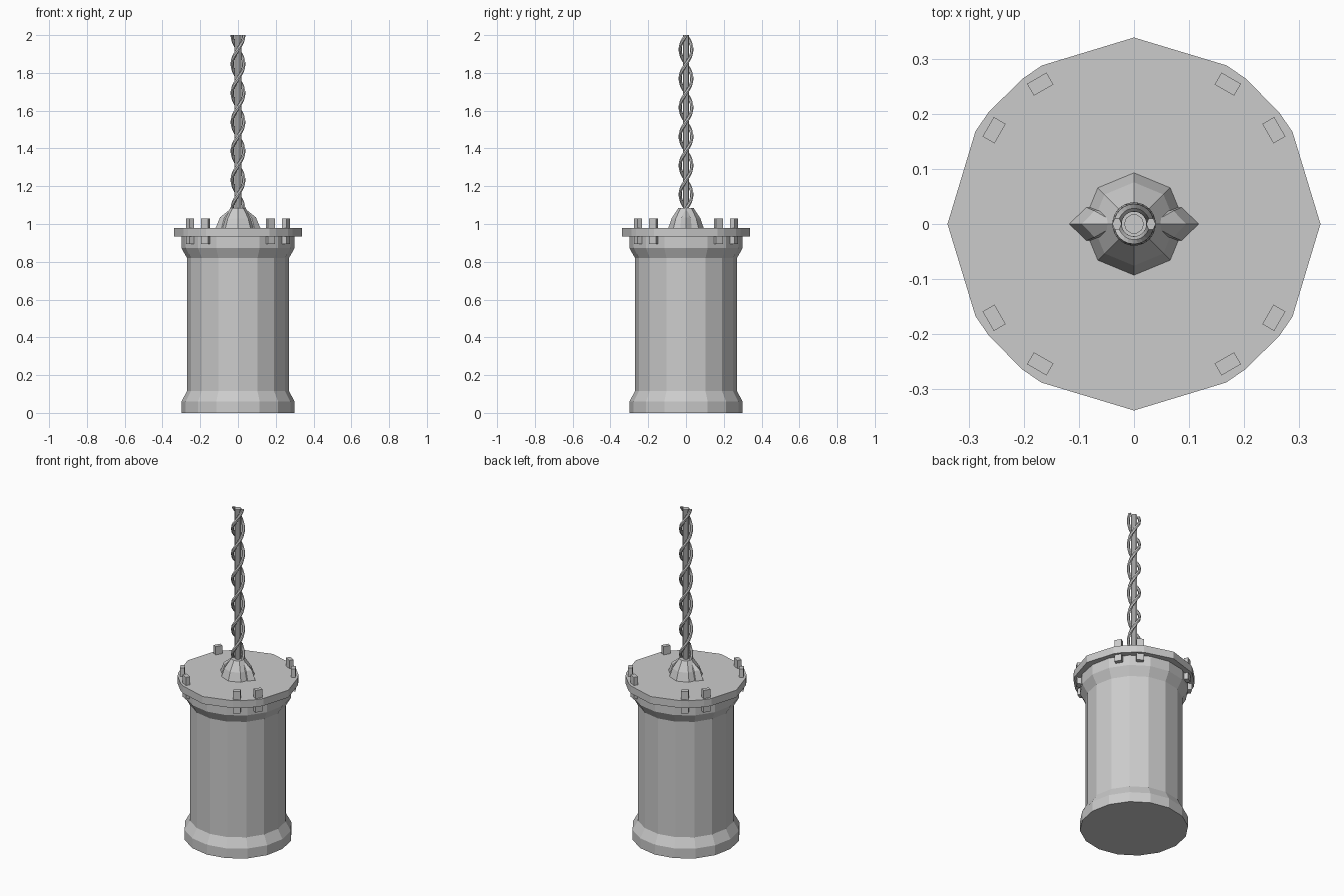
import bpy, bmesh, math
from mathutils import Matrix, Vector

cube = bpy.data.objects.get("Cube")
if cube:
    bpy.data.objects.remove(cube, do_unlink=True)

# One plain metal colour
metal = bpy.data.materials.new("light grey metal")
metal.use_nodes = True
grey = (0.6, 0.6, 0.6, 1)
metal.diffuse_color = grey
metal.node_tree.nodes["Principled BSDF"].inputs["Base Color"].default_value = grey


def finish(name, bm):
    bmesh.ops.recalc_face_normals(bm, faces=bm.faces)
    mesh = bpy.data.meshes.new(name)
    bm.to_mesh(mesh)
    bm.free()
    mesh.materials.append(metal)
    obj = bpy.data.objects.new(name, mesh)
    bpy.context.scene.collection.objects.link(obj)
    return obj


def loft(name, rings):
    """Skin a stack of equal-length point rings and cap both ends."""
    bm = bmesh.new()
    rows = [[bm.verts.new(p) for p in ring] for ring in rings]
    for low, high in zip(rows, rows[1:]):
        n = len(low)
        for i in range(n):
            j = (i + 1) % n
            bm.faces.new((low[i], low[j], high[j], high[i]))
    bm.faces.new(rows[0])
    bm.faces.new(rows[-1])
    return finish(name, bm)


def circle(radius, z, sides):
    return [(radius * math.cos(math.tau * i / sides),
             radius * math.sin(math.tau * i / sides), z) for i in range(sides)]


def lathe(name, profile, sides):
    return loft(name, [circle(r, z, sides) for r, z in profile])


# Canister body with flared foot and neck
lathe("canister_body", [(0.30, 0), (0.30, 0.06), (0.27, 0.115), (0.27, 0.82),
                        (0.30, 0.873), (0.30, 0.94)], 16)

# Lid with pointed sides and clipped corners
quarter = [(0.34, 0), (0.289, 0.168), (0.265, 0.203), (0.204, 0.265), (0.169, 0.289)]
outline = []
for turn in range(4):
    rot = Matrix.Rotation(turn * math.pi / 2, 3, "Z")
    outline += [rot @ Vector((x, y, 0)) for x, y in quarter]
loft("lid", [[(p.x, p.y, z) for p in outline] for z in (0.935, 0.98)])

# Paired bolts through the lid
for sx in (-1, 1):
    for sy in (-1, 1):
        for x, y, angle in ((0.171, 0.255, -30), (0.255, 0.171, -60)):
            bm = bmesh.new()
            place = (Matrix.Translation((sx * x, sy * y, 0.9625))
                     @ Matrix.Rotation(math.radians(angle * sx * sy), 4, "Z")
                     @ Matrix.Diagonal((0.041, 0.025, 0.135, 1)))
            bmesh.ops.create_cube(bm, size=1, matrix=place)
            finish("lid_bolt", bm)

# Faceted collar around the cable
lathe("cable_collar", [(0.095, 0.975), (0.076, 1.03), (0.04, 1.085)], 8)

# Pointed fins on both sides of the collar
for side, name in ((1, "left_fin"), (-1, "right_fin")):
    rings = []
    for z, tip, shoulder, half in ((0.975, 0.12, 0.088, 0.031),
                                   (1.035, 0.095, 0.072, 0.024),
                                   (1.075, 0.045, 0.04, 0.006)):
        rings.append([(side * x, y, z) for x, y in
                      ((tip, 0), (shoulder, half), (0.02, half),
                       (0.02, -half), (shoulder, -half))])
    loft(name, rings)

# Straight cable core
lathe("cable_core", [(0.018, 1.05), (0.018, 2.0)], 10)

# Two strands winding around the core
PITCH = 0.307
STEPS = 72
for start, name in ((0, "first_strand"), (math.pi, "second_strand")):
    rings = []
    for k in range(STEPS + 1):
        z = 1.06 + 0.94 * k / STEPS
        rot = Matrix.Rotation(start + math.tau * (z - 2) / PITCH, 3, "Z")
        rings.append([rot @ Vector((0.031 + x * 0.0085, y * 0.0115, z))
                      for x, y, _ in circle(1, 0, 6)])
    loft(name, rings)
